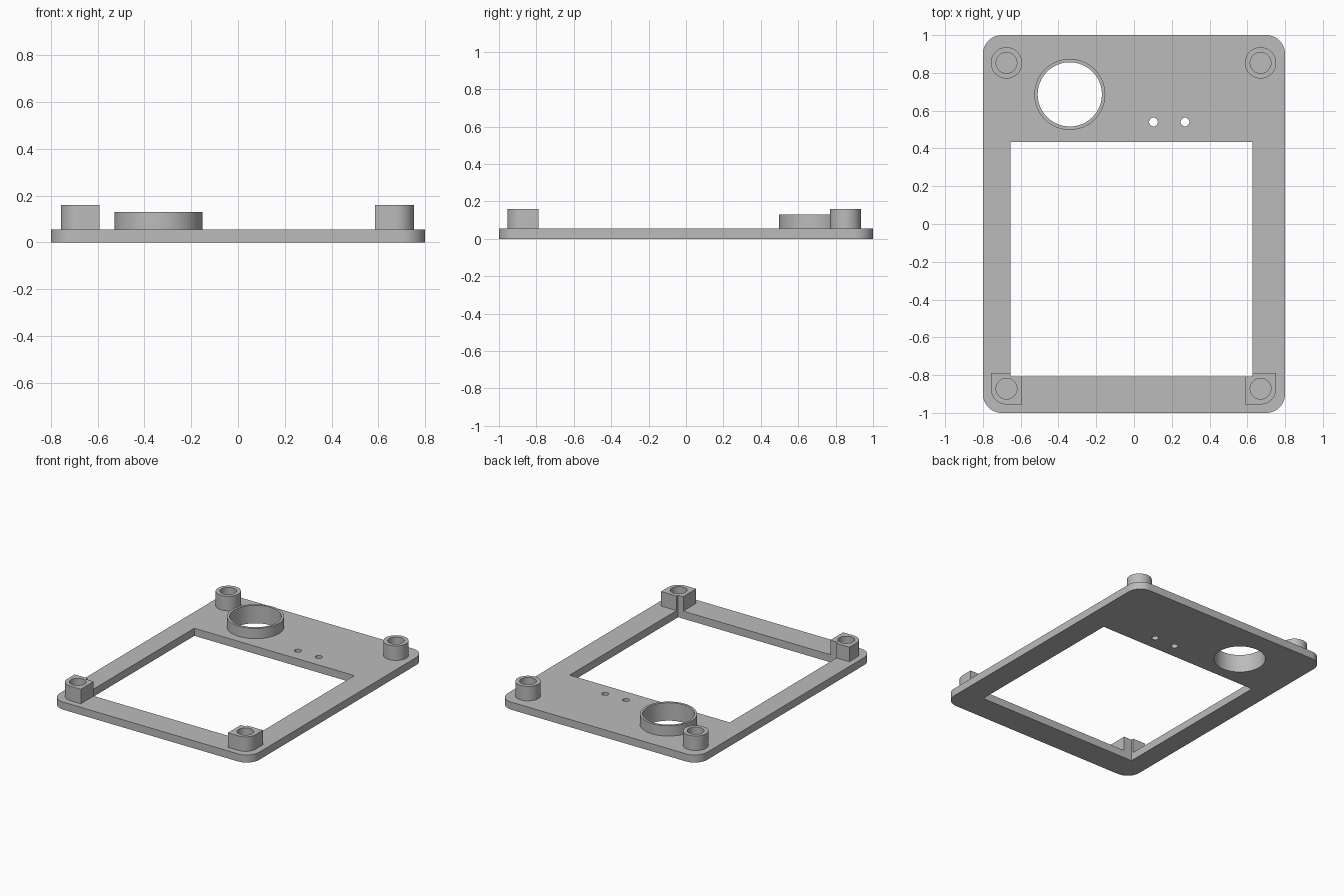
import bpy
import bmesh
from math import cos, sin, pi, radians

if "Cube" in bpy.data.objects:
    bpy.data.objects.remove(bpy.data.objects["Cube"], do_unlink=True)

grey = bpy.data.materials.new("plain grey")
grey.use_nodes = True
grey.diffuse_color = (0.5, 0.5, 0.5, 1)
grey.node_tree.nodes["Principled BSDF"].inputs["Base Color"].default_value = (0.5, 0.5, 0.5, 1)

PLATE_TOP, POST_TOP, RING_TOP = 0.055, 0.16, 0.13
WIN_LEFT, WIN_RIGHT, WIN_FRONT, WIN_BACK = -0.655, 0.628, -0.807, 0.435
POST_R, BORE_R = 0.083, 0.055
RING_AT = (-0.34, 0.686)
RING_R, RING_BORE = 0.188, 0.17


def arc(cx, cy, r, start, end, steps):
    angles = [start + (end - start) * i / steps for i in range(steps + 1)]
    return [(cx + r * cos(a), cy + r * sin(a)) for a in angles]


def circle(cx, cy, r, steps=64):
    return arc(cx, cy, r, 0, 2 * pi, steps)[:-1]


def rounded_rect(hx, hy, r):
    points = []
    for i, (sx, sy) in enumerate([(1, 1), (-1, 1), (-1, -1), (1, -1)]):
        points += arc(sx * (hx - r), sy * (hy - r), r, i * pi / 2, (i + 1) * pi / 2, 12)
    return points


def slab(name, outlines, z0, z1):
    """Extrude an outline, with further outlines as holes, from z0 to z1."""
    curve = bpy.data.curves.new(name, "CURVE")
    curve.dimensions = "2D"
    curve.fill_mode = "BOTH"
    curve.extrude = (z1 - z0) / 2
    for points in outlines:
        spline = curve.splines.new("POLY")
        spline.points.add(len(points) - 1)
        for target, (x, y) in zip(spline.points, points):
            target.co = (x, y, 0, 1)
        spline.use_cyclic_u = True
    helper = bpy.data.objects.new(name + " outline", curve)
    mesh = bpy.data.meshes.new_from_object(helper)
    bpy.data.objects.remove(helper)
    bpy.data.curves.remove(curve)

    bm = bmesh.new()
    bm.from_mesh(mesh)
    bmesh.ops.remove_doubles(bm, verts=bm.verts, dist=1e-5)
    bmesh.ops.recalc_face_normals(bm, faces=bm.faces)
    bmesh.ops.translate(bm, verts=bm.verts, vec=(0, 0, (z0 + z1) / 2))
    for face in bm.faces:
        face.smooth = True
        face.material_index = 0
    bm.to_mesh(mesh)
    bm.free()
    mesh.materials.clear()
    mesh.materials.append(grey)
    mesh.set_sharp_from_angle(angle=radians(30))
    mesh.name = name
    obj = bpy.data.objects.new(name, mesh)
    bpy.context.scene.collection.objects.link(obj)
    return obj


# Base plate with window, round opening and two pin holes
window = [(WIN_LEFT, WIN_FRONT), (WIN_RIGHT, WIN_FRONT),
          (WIN_RIGHT, WIN_BACK), (WIN_LEFT, WIN_BACK)]
pin_holes = [circle(x, 0.54, 0.023, 32) for x in (0.103, 0.27)]
slab("base_plate", [rounded_rect(0.8, 1, 0.1), window, circle(*RING_AT, RING_BORE)] + pin_holes,
     0, PLATE_TOP)

# Raised collar around the round opening
slab("collar_ring", [circle(*RING_AT, RING_R), circle(*RING_AT, RING_BORE)], PLATE_TOP, RING_TOP)

for side, s, cx, notch in (("right", -1, -0.675, WIN_LEFT), ("left", 1, 0.67, WIN_RIGHT)):
    # Round back post
    cy = 0.853
    slab("back_post_" + side, [circle(cx, cy, POST_R), circle(cx, cy, BORE_R)],
         PLATE_TOP, POST_TOP)

    # Square front post, rounded outside and notched by the window corner
    cy = -0.872
    corner = [(cx + s * x, cy + y) for x, y in arc(0, 0, POST_R, -pi / 2, 0, 16)]
    outline = [(cx - s * POST_R, cy - POST_R)] + corner + [
        (cx + s * POST_R, cy + POST_R), (notch, cy + POST_R),
        (notch, WIN_FRONT), (cx - s * POST_R, WIN_FRONT)]
    slab("front_post_" + side, [outline, circle(cx, cy, BORE_R)], PLATE_TOP, POST_TOP)
